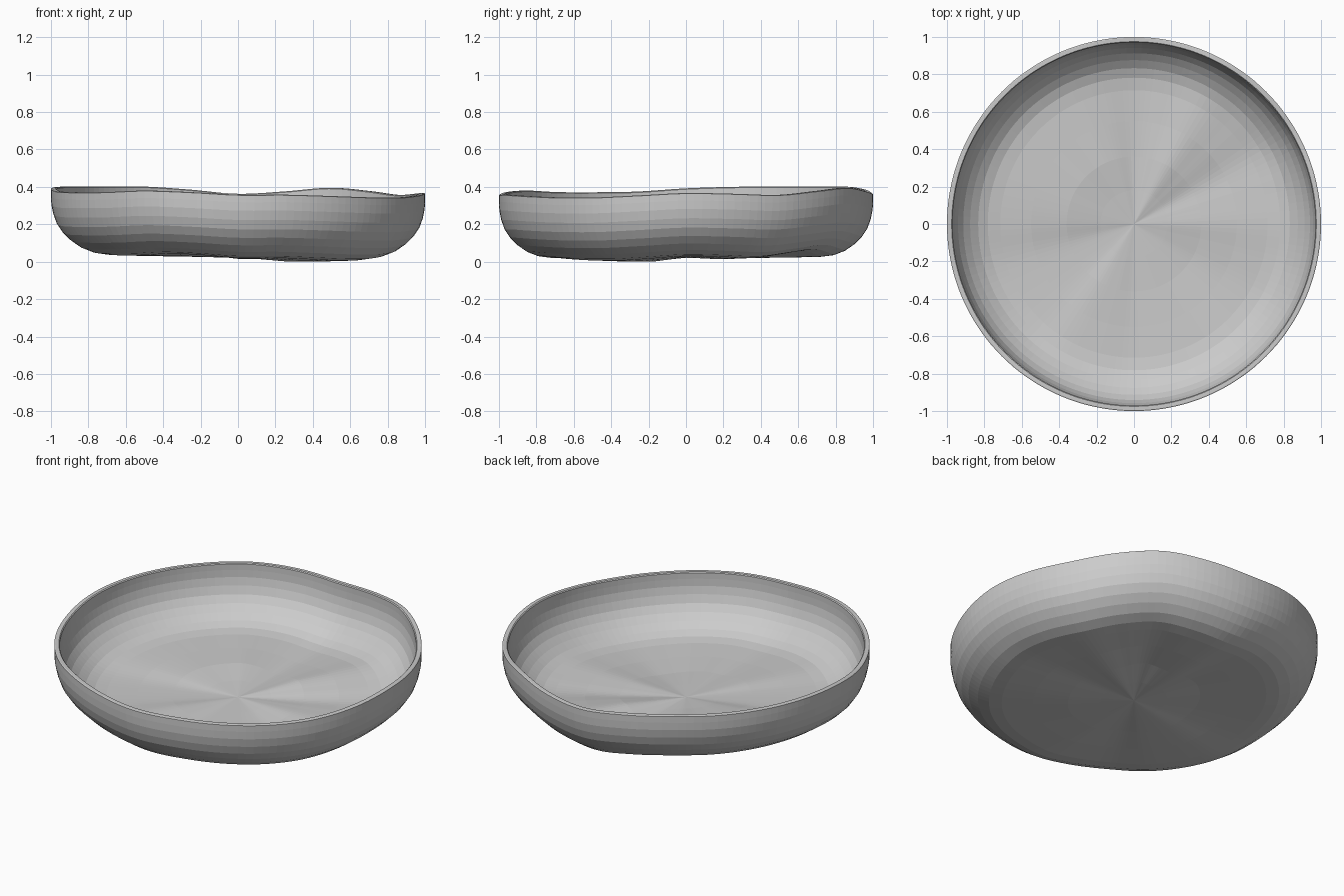
import bpy, bmesh, math

if "Cube" in bpy.data.objects:
    bpy.data.objects.remove(bpy.data.objects["Cube"])

SEG = 144
# Outer profile from bottom centre to rim, then inner profile back to centre (radius, height)
OUTER = [(0.18, 0.001), (0.36, 0.002), (0.55, 0.004), (0.72, 0.008), (0.79, 0.017),
         (0.85, 0.040), (0.90, 0.075), (0.94, 0.115), (0.97, 0.160), (0.988, 0.210),
         (0.998, 0.260), (1.0, 0.305), (1.0, 0.342), (0.995, 0.345)]
INNER = [(0.975, 0.345), (0.97, 0.340), (0.97, 0.305), (0.968, 0.263), (0.958, 0.218),
         (0.941, 0.172), (0.913, 0.132), (0.876, 0.097), (0.833, 0.066), (0.782, 0.046),
         (0.715, 0.037), (0.55, 0.033), (0.36, 0.031), (0.18, 0.030)]
# Hand-made vertical warp every 15 degrees, in thousandths
WARP = [25, 21, 15, 36, 53, 34, 21, 43, 59, 60, 60, 58,
        50, 33, 29, 30, 38, 30, 16, 16, 9, 2, 1, 12]
MEAN = 0.024


def warp(angle, r):
    t = angle / math.tau * len(WARP)
    i = int(t)
    f = t - i
    a, b, c, d = (WARP[(i + k) % len(WARP)] for k in (-1, 0, 1, 2))
    w = b + 0.5 * f * (c - a + f * (2*a - 5*b + 4*c - d + f * (3*(b - c) + d - a)))
    k = min(1.0, r / 0.4)
    k = k * k * (3 - 2 * k)
    return MEAN + (w / 1000 - MEAN) * k


# Wavy shallow dish, revolved then warped
bm = bmesh.new()
rings = []
for r, z in OUTER + INNER:
    ring = []
    for s in range(SEG):
        a = math.tau * s / SEG
        ring.append(bm.verts.new((r * math.cos(a), r * math.sin(a), z + warp(a, r))))
    rings.append(ring)
for lo, hi in zip(rings, rings[1:]):
    for s in range(SEG):
        n = (s + 1) % SEG
        bm.faces.new((lo[s], lo[n], hi[n], hi[s]))
# Centre fans of underside and floor
for ring, z in ((rings[0], 0.0), (rings[-1], 0.03)):
    c = bm.verts.new((0, 0, z + MEAN))
    for s in range(SEG):
        bm.faces.new((c, ring[s], ring[(s + 1) % SEG]))
bmesh.ops.recalc_face_normals(bm, faces=bm.faces)
# Stand on the ground
low = min(v.co.z for v in bm.verts)
bmesh.ops.translate(bm, verts=bm.verts, vec=(0, 0, -low))

mesh = bpy.data.meshes.new("dish")
bm.to_mesh(mesh)
bm.free()
dish = bpy.data.objects.new("dish", mesh)
bpy.context.collection.objects.link(dish)
